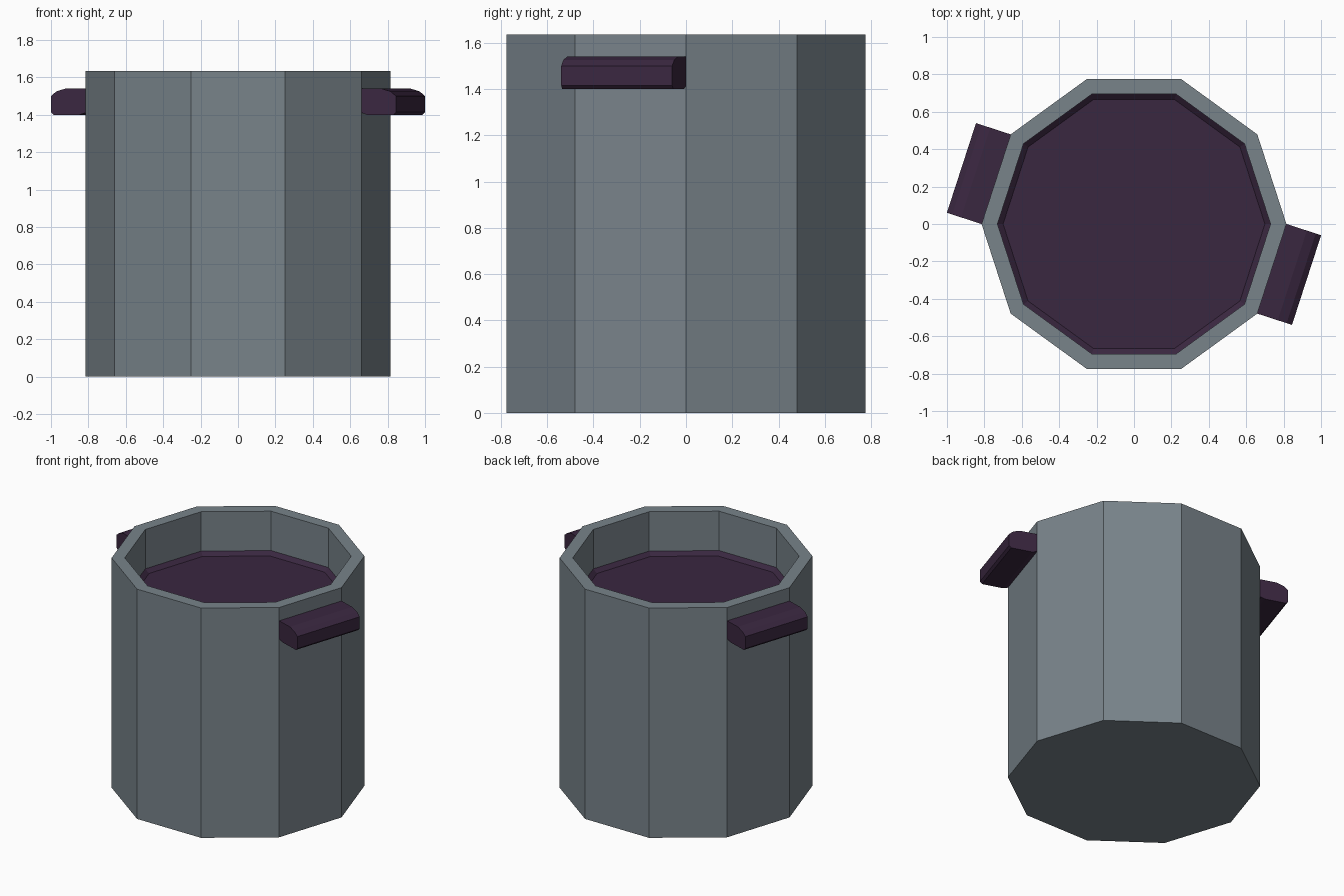
import bpy, bmesh, math
from mathutils import Vector

if "Cube" in bpy.data.objects:
    bpy.data.objects.remove(bpy.data.objects["Cube"])

SIDES = 10


def material(name, rgb):
    m = bpy.data.materials.new(name)
    m.diffuse_color = (*rgb, 1)
    m.use_nodes = True
    m.node_tree.nodes["Principled BSDF"].inputs["Base Color"].default_value = m.diffuse_color
    return m


steel = material("steel grey", (0.188, 0.227, 0.255))
plum = material("dark plum", (0.042, 0.020, 0.051))


def finish(name, bm, mat):
    mesh = bpy.data.meshes.new(name)
    bm.to_mesh(mesh)
    bm.free()
    mesh.materials.append(mat)
    ob = bpy.data.objects.new(name, mesh)
    bpy.context.collection.objects.link(ob)
    return ob


def lathe(name, profile, mat, cap_start=False, cap_end=False):
    """Ten-sided surface of revolution from (radius, z) points."""
    bm = bmesh.new()
    rings = [[bm.verts.new((r * math.cos(math.tau * i / SIDES),
                            r * math.sin(math.tau * i / SIDES), z))
              for i in range(SIDES)] for r, z in profile]
    for a, b in zip(rings, rings[1:]):
        for i in range(SIDES):
            j = (i + 1) % SIDES
            bm.faces.new((a[i], a[j], b[j], b[i]))
    if cap_start:
        bm.faces.new(rings[0][::-1])
    if cap_end:
        bm.faces.new(rings[-1])
    return finish(name, bm, mat)


def handle(name, angle):
    """Bevelled bar as wide as one pot side, extruded along that side."""
    profile = [(0.770, 1.413), (0.81, 1.40), (0.955, 1.40), (0.97, 1.415),
               (0.97, 1.50), (0.94, 1.525), (0.89, 1.54), (0.770, 1.54)]
    out = Vector((math.cos(angle), math.sin(angle), 0))
    side = Vector((-out.y, out.x, 0))
    bm = bmesh.new()
    ends = [[bm.verts.new(out * r + side * s + Vector((0, 0, z)))
             for r, z in profile] for s in (-0.252, 0.252)]
    n = len(profile)
    for i in range(n):
        j = (i + 1) % n
        bm.faces.new((ends[0][i], ends[0][j], ends[1][j], ends[1][i]))
    bm.faces.new(ends[0])
    bm.faces.new(ends[1][::-1])
    bmesh.ops.recalc_face_normals(bm, faces=bm.faces[:])
    return finish(name, bm, mat=plum)


# Pot: solid base, outer wall, rim and inner wall
lathe("pot", [(0.815, 0), (0.815, 1.635), (0.73, 1.635), (0.73, 1.355)],
      steel, cap_start=True)

# Contents: flat surface with a raised sloping edge
lathe("contents", [(0.73, 1.355), (0.70, 1.33)], plum, cap_end=True)

# Handles on opposite sides
for label, deg in (("right", -18), ("left", 162)):
    handle(label + "_handle", math.radians(deg))
